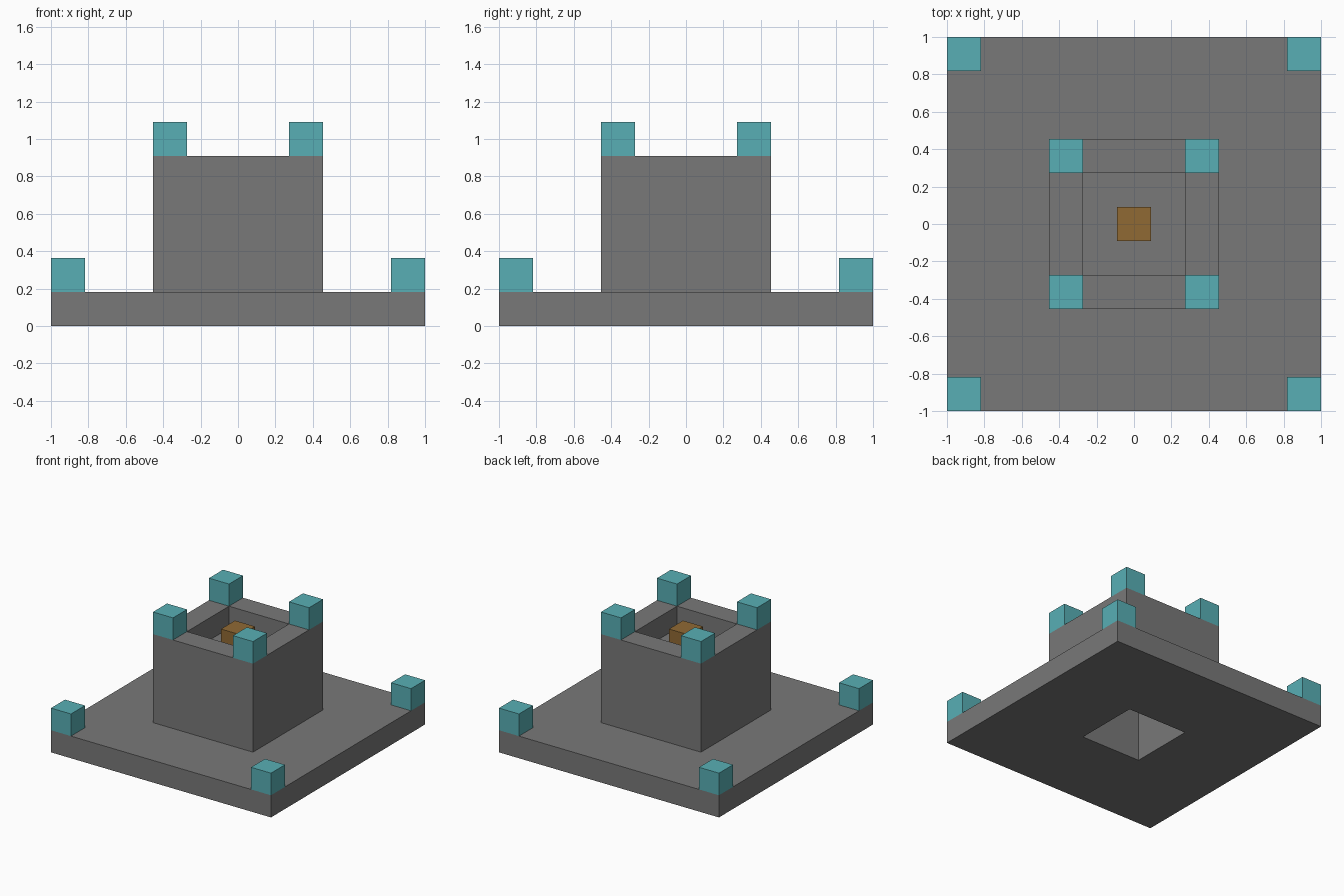
import bpy
import bmesh
from mathutils import Vector

U = 2 / 11  # one block; the base is eleven blocks wide

old = bpy.data.objects.get("Cube")
if old:
    bpy.data.objects.remove(old, do_unlink=True)


def make_material(name, rgb):
    mat = bpy.data.materials.new(name)
    mat.use_nodes = True
    mat.diffuse_color = (*rgb, 1)
    mat.node_tree.nodes["Principled BSDF"].inputs["Base Color"].default_value = (*rgb, 1)
    return mat


stone = make_material("stone grey", (0.19, 0.19, 0.19))
teal = make_material("teal", (0.098, 0.43, 0.46))
brown = make_material("wood brown", (0.28, 0.144, 0.034))


def add_object(name, bm, mat):
    bmesh.ops.recalc_face_normals(bm, faces=bm.faces)
    mesh = bpy.data.meshes.new(name)
    bm.to_mesh(mesh)
    bm.free()
    mesh.materials.append(mat)
    obj = bpy.data.objects.new(name, mesh)
    bpy.context.collection.objects.link(obj)
    return obj


def square_loft(name, profile, mat):
    """Join square rings given as (half width, height) in blocks; cap both ends."""
    bm = bmesh.new()
    corners = ((-1, -1), (1, -1), (1, 1), (-1, 1))
    rings = [[bm.verts.new((sx * r * U, sy * r * U, z * U)) for sx, sy in corners]
             for r, z in profile]
    for low, high in zip(rings, rings[1:]):
        for i in range(4):
            j = (i + 1) % 4
            bm.faces.new((low[i], low[j], high[j], high[i]))
    bm.faces.new(rings[0])
    bm.faces.new(rings[-1])
    return add_object(name, bm, mat)


def block(name, x, y, z, mat):
    """One block centred at x, y with its bottom at z, in blocks."""
    bm = bmesh.new()
    bmesh.ops.create_cube(bm, size=U)
    bmesh.ops.translate(bm, verts=bm.verts, vec=Vector((x, y, z + 0.5)) * U)
    return add_object(name, bm, mat)


# Wide base and hollow tower, open below, with a raised floor inside
square_loft("base_and_tower",
            [(1.5, 3), (1.5, 0), (5.5, 0), (5.5, 1),
             (2.5, 1), (2.5, 5), (1.5, 5), (1.5, 4)], stone)

# Corner blocks on the base and on the tower
for part, offset, height in (("base", 5, 1), ("tower", 2, 5)):
    for side, sx in (("right", -1), ("left", 1)):
        for end, sy in (("front", -1), ("back", 1)):
            block(f"{part}_corner_{end}_{side}", sx * offset, sy * offset, height, teal)

# Block in the middle of the tower floor
block("center_block", 0, 0, 4, brown)
